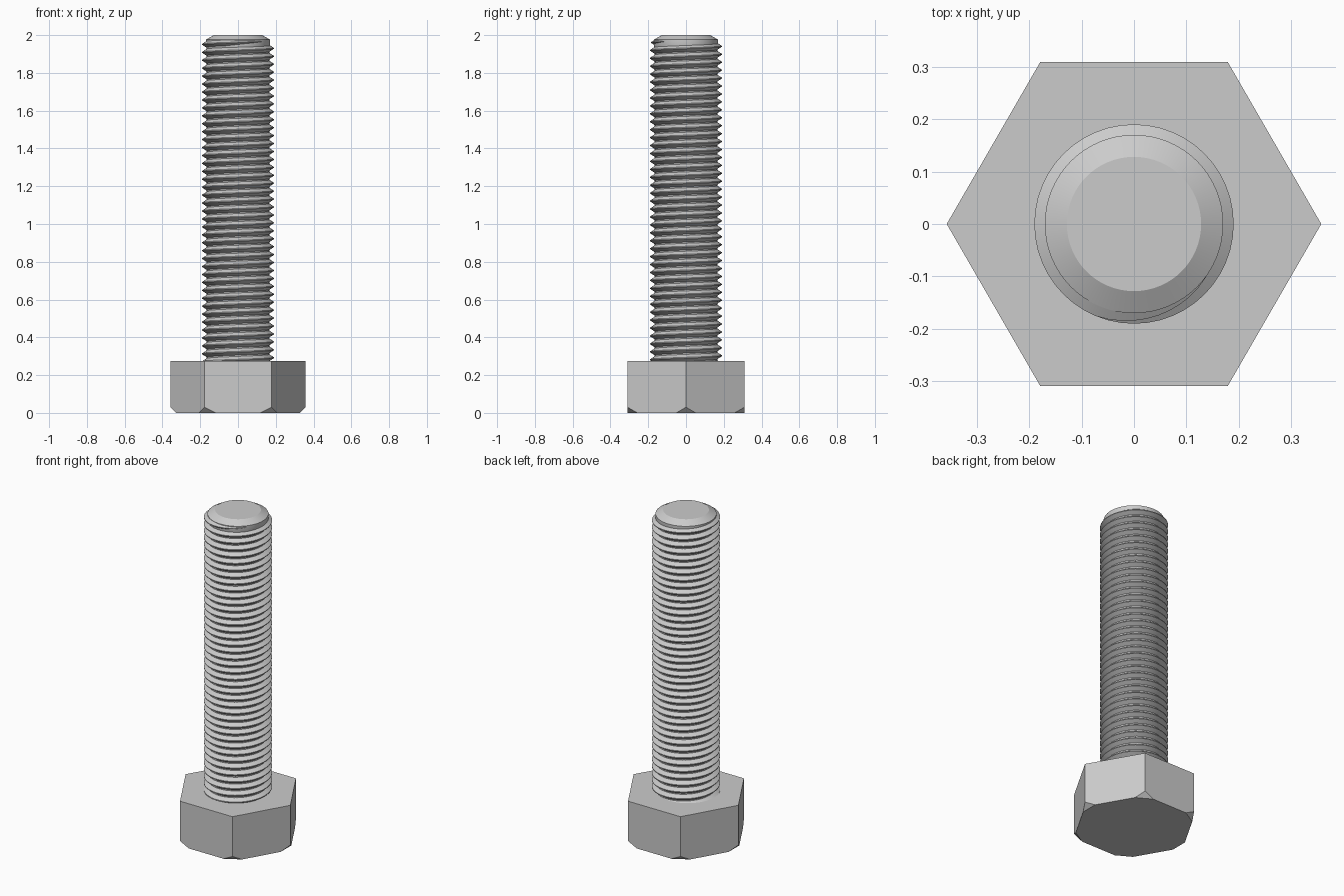
import bpy, bmesh
from math import pi, sin, cos, tau
from mathutils import Vector

if "Cube" in bpy.data.objects:
    bpy.data.objects.remove(bpy.data.objects["Cube"], do_unlink=True)

# Material
steel = bpy.data.materials.new("plain steel grey")
steel.use_nodes = True
GREY = (0.6, 0.6, 0.6, 1)
steel.diffuse_color = GREY
steel.node_tree.nodes["Principled BSDF"].inputs["Base Color"].default_value = GREY


def finish(name, bm, smooth=True):
    bmesh.ops.recalc_face_normals(bm, faces=bm.faces)
    mesh = bpy.data.meshes.new(name)
    bm.to_mesh(mesh)
    bm.free()
    mesh.materials.append(steel)
    ob = bpy.data.objects.new(name, mesh)
    bpy.context.collection.objects.link(ob)
    if smooth:
        bpy.ops.object.select_all(action='DESELECT')
        ob.select_set(True)
        bpy.context.view_layer.objects.active = ob
        bpy.ops.object.shade_smooth_by_angle(angle=pi / 7)
    return ob


# Hexagonal head with its lower corners cut off
HEAD_R, HEAD_H, CUT = 0.357, 0.275, 0.03
bm = bmesh.new()
ring = [bm.verts.new((HEAD_R * cos(i * pi / 3), HEAD_R * sin(i * pi / 3), 0)) for i in range(6)]
base = bm.faces.new(ring)
top = bmesh.ops.extrude_face_region(bm, geom=[base])["geom"]
bmesh.ops.translate(bm, vec=(0, 0, HEAD_H), verts=[g for g in top if isinstance(g, bmesh.types.BMVert)])
for i in range(6):
    out = Vector((cos(i * pi / 3), sin(i * pi / 3), 0))
    cut = bmesh.ops.bisect_plane(bm, geom=bm.verts[:] + bm.edges[:] + bm.faces[:],
                                 plane_co=out * HEAD_R + Vector((0, 0, CUT)),
                                 plane_no=out - Vector((0, 0, 1)), clear_outer=True)
    bmesh.ops.holes_fill(bm, edges=[e for e in bm.edges if e.is_boundary], sides=0)
finish("hex_head", bm, smooth=False)

# Shank core with collar and chamfered tip, revolved from a profile
SIDES = 64
CORE_R, COLLAR_R = 0.166, 0.17
profile = [(CORE_R, 0.2), (CORE_R, 1.93), (COLLAR_R, 1.94), (COLLAR_R, 1.976), (0.128, 2.0)]
bm = bmesh.new()
rings = [[bm.verts.new((r * cos(tau * k / SIDES), r * sin(tau * k / SIDES), z)) for k in range(SIDES)]
         for r, z in profile]
for a, b in zip(rings, rings[1:]):
    for k in range(SIDES):
        n = (k + 1) % SIDES
        bm.faces.new((a[k], a[n], b[n], b[k]))
bm.faces.new(rings[0])
bm.faces.new(rings[-1])
finish("shank_core", bm)

# Right-handed helical thread that tapers out near the tip
PITCH, CREST_R, ROOT_R = 0.042, 0.19, 0.163
STEPS, TURNS, LAST = 48, 41, 47
bm = bmesh.new()
previous = None
for s in range(-TURNS * STEPS, LAST + 1):
    angle = tau * s / STEPS
    z = 1.93 + PITCH * s / STEPS
    fade = min(1, max(0, (LAST - s) / 14))
    crest = ROOT_R + (CREST_R - ROOT_R) * max(fade, 0.02)
    half = PITCH * 0.47 * max(fade, 0.1)
    section = [(ROOT_R, -half), (crest, -half * 0.12), (crest, half * 0.12), (ROOT_R, half)]
    row = [bm.verts.new((r * cos(angle), r * sin(angle), z + dz)) for r, dz in section]
    if previous:
        for j in range(4):
            n = (j + 1) % 4
            bm.faces.new((previous[j], row[j], row[n], previous[n]))
    else:
        bm.faces.new(row)
    previous = row
bm.faces.new(previous)
finish("screw_thread", bm)
